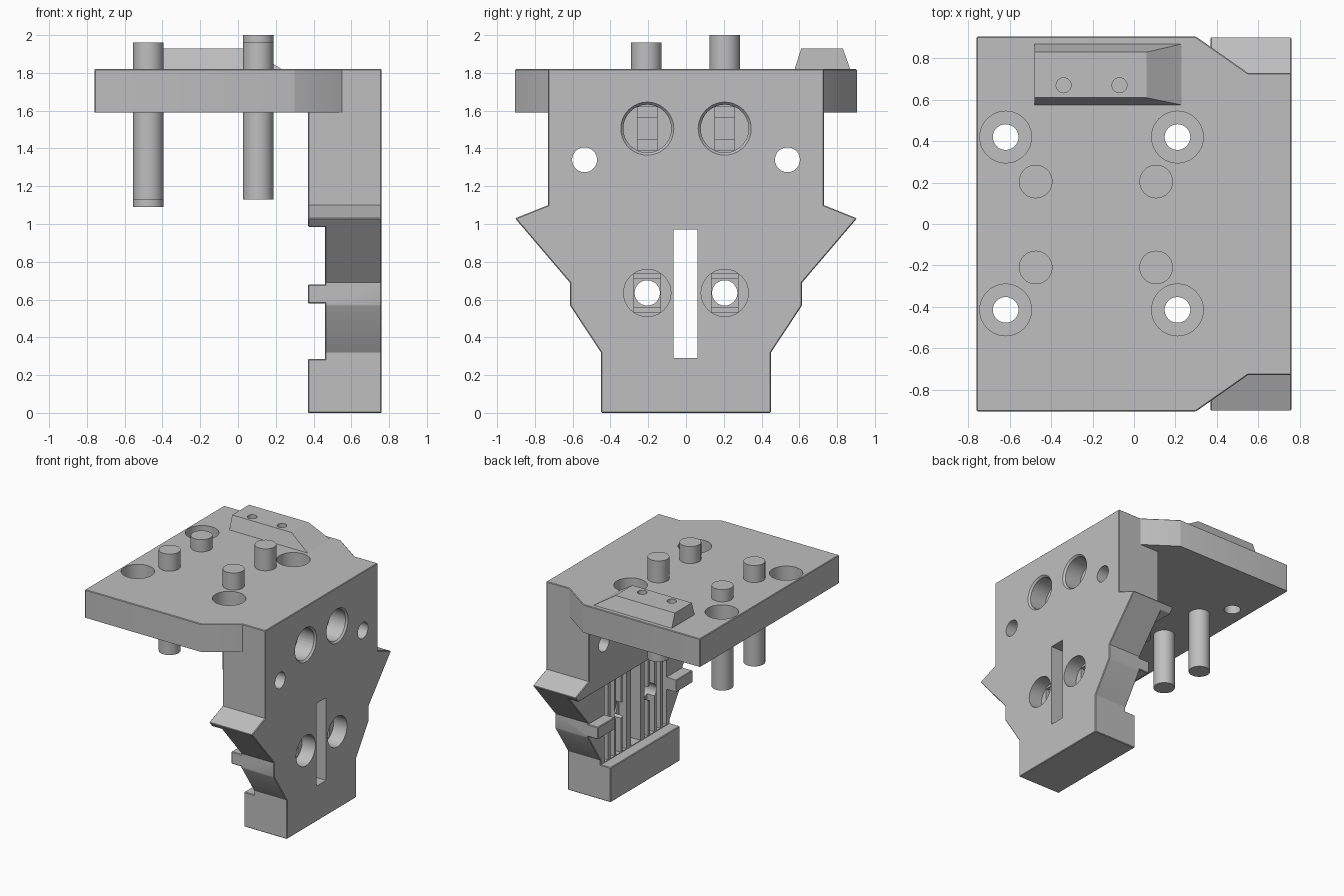
import bpy, bmesh, math
from mathutils import Matrix, Vector

cube = bpy.data.objects.get("Cube")
if cube:
    bpy.data.objects.remove(cube, do_unlink=True)

grey = bpy.data.materials.new("plain grey")
grey.use_nodes = True
COLOUR = (0.52, 0.52, 0.52, 1)
grey.diffuse_color = COLOUR
grey.node_tree.nodes["Principled BSDF"].inputs["Base Color"].default_value = COLOUR


def make(name, bm):
    bmesh.ops.recalc_face_normals(bm, faces=bm.faces)
    mesh = bpy.data.meshes.new(name)
    bm.to_mesh(mesh)
    bm.free()
    mesh.materials.append(grey)
    ob = bpy.data.objects.new(name, mesh)
    bpy.context.collection.objects.link(ob)
    return ob


def prism(name, points, direction):
    """Extrude a flat outline of 3D points."""
    bm = bmesh.new()
    face = bm.faces.new([bm.verts.new(p) for p in points])
    ext = bmesh.ops.extrude_face_region(bm, geom=[face])
    moved = [v for v in ext["geom"] if isinstance(v, bmesh.types.BMVert)]
    bmesh.ops.translate(bm, verts=moved, vec=direction)
    return make(name, bm)


def box(name, x0, x1, y0, y1, z0, z1):
    return prism(name, [(x0, y0, z0), (x1, y0, z0), (x1, y1, z0), (x0, y1, z0)], (0, 0, z1 - z0))


def rod(name, start, axis, length, r, r2=None):
    """Cylinder or cone running from start along +x or +z."""
    bm = bmesh.new()
    turn = Matrix.Rotation(math.pi / 2, 4, 'Y') if axis == 'X' else Matrix()
    mat = Matrix.Translation(start) @ turn @ Matrix.Translation((0, 0, length / 2))
    bmesh.ops.create_cone(bm, cap_ends=True, segments=40, radius1=r,
                          radius2=r if r2 is None else r2, depth=length, matrix=mat)
    return make(name, bm)


def boolean(target, tools, operation='DIFFERENCE'):
    for tool in tools:
        mod = target.modifiers.new("bool", 'BOOLEAN')
        mod.operation, mod.solver, mod.object = operation, 'EXACT', tool
        bpy.context.view_layer.objects.active = target
        bpy.ops.object.modifier_apply(modifier=mod.name)
        bpy.data.objects.remove(tool, do_unlink=True)


def mirrored(half):
    return half + [(a, -b) for a, b in reversed(half)]


# Upright mounting plate with side wings
outline = mirrored([(1.82, 0.73), (1.10, 0.73), (1.03, 0.905), (0.69, 0.615),
                    (0.57, 0.615), (0.32, 0.45), (0, 0.45)])
body = prism("bracket_body", [(0.37, y, z) for z, y in outline], (0.39, 0, 0))

# Horizontal top plate with clipped corners
outline = mirrored([(-0.76, 0.905), (0.30, 0.905), (0.55, 0.73), (0.76, 0.73)])
boolean(body, [prism("top_plate", [(x, y, 1.59) for x, y in outline], (0, 0, 0.23))], 'UNION')

# Shallow recesses on the inner face, leaving a short rib at each side
boolean(body, [box("lower_recess", 0.2, 0.46, -1, 1, 0.285, 0.58),
               box("upper_recess", 0.2, 0.46, -1, 1, 0.68, 0.985)])

# Chamfer the outer edges
bm = bmesh.new()
bm.from_mesh(body.data)
bmesh.ops.remove_doubles(bm, verts=bm.verts, dist=0.0005)
bmesh.ops.dissolve_limit(bm, angle_limit=0.02, verts=bm.verts, edges=bm.edges)
edges = [e for e in bm.edges if e.is_manifold and e.is_convex
         and e.calc_face_angle(0) > 0.3
         and not all(abs(v.co.z - 1.59) < 0.01 for v in e.verts)]
bmesh.ops.bevel(bm, geom=edges, offset=0.013, segments=1, affect='EDGES', clamp_overlap=True)
bm.to_mesh(body.data)
bm.free()

# Deep ribbed pocket behind the recess, with the rib cleared
boolean(body, [box("rib_gap", 0.3, 0.46, -0.4, 0.4, 0.5, 0.75)])
for side in (-1, 1):
    for centre, half in ((0.14, 0.025), (0.22, 0.03), (0.30, 0.025), (0.38, 0.025)):
        y = side * centre
        boolean(body, [box("groove", 0.4, 0.53, y - half, y + half, 0.29, 0.97)])

# Central slot
boolean(body, [box("slot", 0.2, 1, -0.067, 0.06, 0.29, 0.97)])

# Holes through the upright plate
for side in (-1, 1):
    y = side * 0.205
    boolean(body, [
        rod("side_hole", (0.2, side * 0.537, 1.34), 'X', 0.8, 0.066),
        rod("upper_bore", (0.60, y, 1.505), 'X', 0.3, 0.127),
        rod("upper_rim", (0.74, y, 1.505), 'X', 0.025, 0.122, 0.145),
        box("upper_step", 0.57, 0.62, y - 0.052, y + 0.052, 1.39, 1.62),
        box("upper_square", 0.54, 0.60, y - 0.052, y + 0.052, 1.45, 1.56),
        rod("lower_bore", (0.64, y, 0.635), 'X', 0.3, 0.125),
        box("lower_step", 0.61, 0.66, y - 0.07, y + 0.07, 0.535, 0.735),
        box("lower_square", 0.58, 0.64, y - 0.07, y + 0.07, 0.56, 0.71),
        rod("lower_hole", (0.2, y, 0.635), 'X', 0.5, 0.067)])

# Counterbored holes in the top plate
for x in (-0.62, 0.21):
    for y in (-0.415, 0.42):
        boolean(body, [rod("plate_bore", (x, y, 1.70), 'Z', 0.3, 0.125),
                       rod("plate_hole", (x, y, 1.5), 'Z', 0.3, 0.062)])

# Wedge block on the top plate, sloped down at one end
section = [(0.572, 1.81), (0.61, 1.93), (0.83, 1.93), (0.873, 1.81)]
wedge = prism("wedge_block", [(-0.48, y, z) for y, z in section], (0.75, 0, 0))
boolean(wedge, [prism("slope", [(0.06, 0.5, 1.93), (0.25, 0.5, 1.807), (0.5, 0.5, 1.807),
                                (0.5, 0.5, 2), (0.06, 0.5, 2)], (0, 0.5, 0))])
boolean(wedge, [rod("wedge_hole", (x, 0.67, 1.84), 'Z', 0.2, 0.036) for x in (-0.34, -0.07)])

# Four guide pins at staggered heights
pins = [rod("guide_pin", (x, y, bottom), 'Z', 0.83, 0.081)
        for x, y, bottom in ((-0.475, -0.21, 1.13), (-0.475, 0.205, 1.09),
                             (0.107, -0.21, 1.13), (0.107, 0.205, 1.17))]

# Smooth the round surfaces and keep the corners crisp
bpy.ops.object.select_all(action='DESELECT')
for ob in [body, wedge] + pins:
    ob.select_set(True)
bpy.context.view_layer.objects.active = body
bpy.ops.object.shade_smooth_by_angle(angle=math.radians(25))
